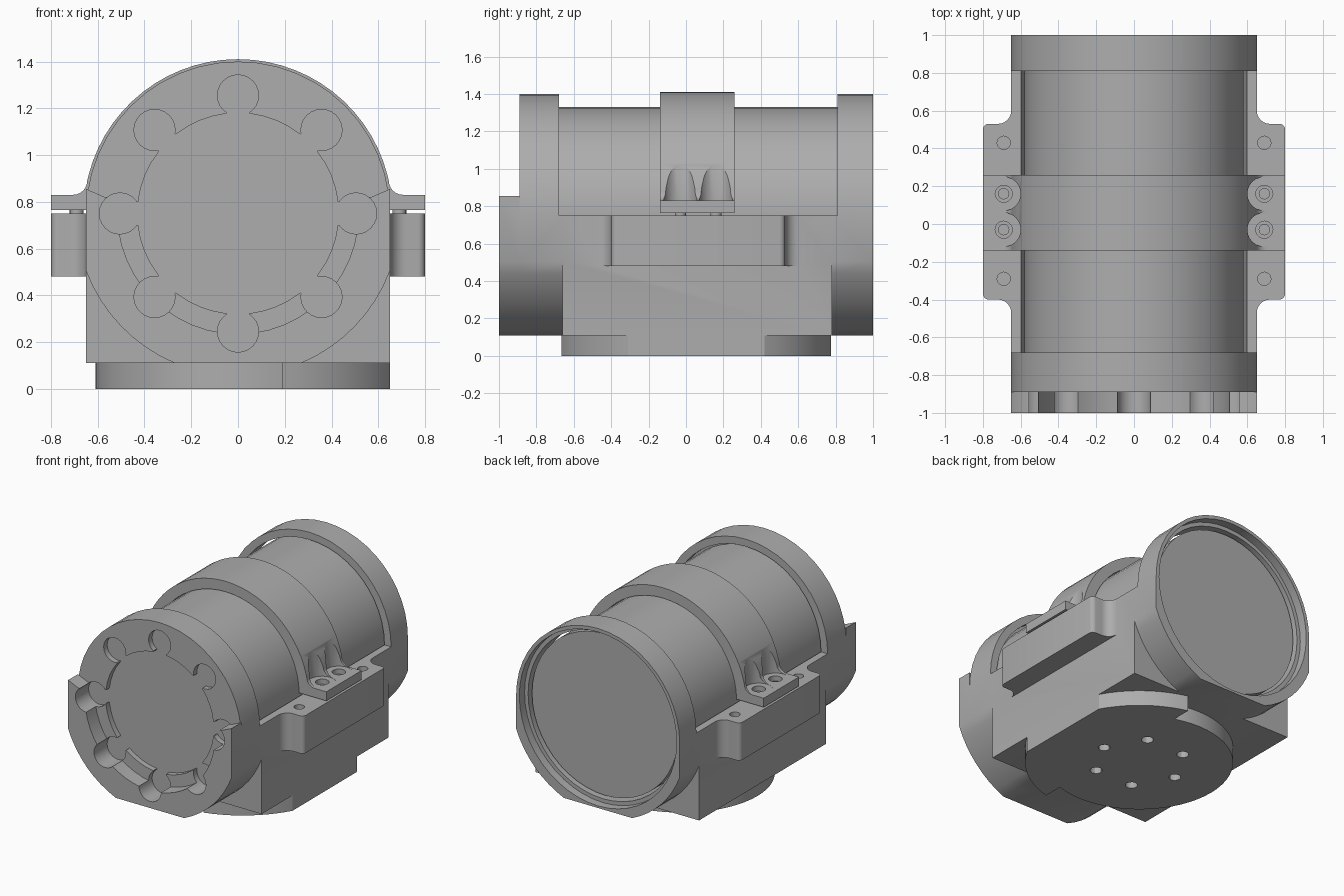
import bpy, bmesh
from math import sin, cos, radians, acos, asin, degrees, pi

if "Cube" in bpy.data.objects:
    bpy.data.objects.remove(bpy.data.objects["Cube"])

GREY = bpy.data.materials.new("machined grey")
GREY.use_nodes = True
COLOUR = (0.42, 0.42, 0.42, 1)
GREY.diffuse_color = COLOUR
GREY.node_tree.nodes["Principled BSDF"].inputs["Base Color"].default_value = COLOUR
AXIS = 0.75   # height of the barrel axis


def arc(cx, cy, r, a, b, n):
    return [(cx + r * cos(radians(a + (b - a) * i / n)),
             cy + r * sin(radians(a + (b - a) * i / n))) for i in range(n + 1)]


def circle(cx, cy, r, n=48):
    return arc(cx, cy, r, 0, 360, n)[:-1]


def prism(name, pts, lo, hi, axis="Z"):
    """Extrude a flat profile along Y (profile in x, z) or Z (profile in x, y)."""
    place = (lambda p, h: (p[0], h, p[1])) if axis == "Y" else (lambda p, h: (p[0], p[1], h))
    bm = bmesh.new()
    face = bm.faces.new([bm.verts.new(place(p, lo)) for p in pts])
    new = bmesh.ops.extrude_face_region(bm, geom=[face])["geom"]
    shift = (0, hi - lo, 0) if axis == "Y" else (0, 0, hi - lo)
    bmesh.ops.translate(bm, vec=shift, verts=[v for v in new if isinstance(v, bmesh.types.BMVert)])
    bmesh.ops.recalc_face_normals(bm, faces=bm.faces)
    mesh = bpy.data.meshes.new(name)
    bm.to_mesh(mesh)
    bm.free()
    mesh.materials.append(GREY)
    ob = bpy.data.objects.new(name, mesh)
    bpy.context.collection.objects.link(ob)
    return ob


def box(name, x, y0, y1, z0, z1):
    return prism(name, [(-x, y0), (x, y0), (x, y1), (-x, y1)], z0, z1)


def combine(target, tool, mode="DIFFERENCE"):
    """Apply a boolean and discard the tool."""
    mod = target.modifiers.new("boolean", "BOOLEAN")
    mod.operation, mod.object, mod.solver = mode, tool, "EXACT"
    bpy.context.view_layer.objects.active = target
    bpy.ops.object.modifier_apply(modifier=mod.name)
    bpy.data.objects.remove(tool)


def finish(ob):
    bpy.ops.object.select_all(action="DESELECT")
    ob.select_set(True)
    bpy.context.view_layer.objects.active = ob
    bpy.ops.object.shade_smooth_by_angle(angle=radians(30))


def mirrored(pts):
    return pts + [(-x, z) for x, z in reversed(pts)]


# Outline of the end collars: round top, larger round bottom trimmed by flats
R, BIG, FLOOR = 0.65, 0.695, 0.11
side = degrees(acos(R / BIG))
foot = degrees(asin((AXIS - FLOOR) / BIG))
lower = arc(0, AXIS, BIG, 180 + side, 180 + foot, 8) + arc(0, AXIS, BIG, 360 - foot, 360 - side, 8)

# Housing: collars joined by a block, open on top for the barrel
body = prism("housing", arc(0, AXIS, R, 0, 180, 24) + lower, -0.89, 1.0, "Y")
combine(body, box("saddle_cut", 1, -0.68, 0.81, AXIS, 2))
combine(body, box("block", R, -0.66, 0.78, FLOOR, AXIS), "UNION")

# Side ledges with rounded corners and filleted roots
ledge = (arc(0.72, -0.47, 0.07, 180, 90, 6) + arc(0.77, -0.37, 0.03, -90, 0, 4)
         + arc(0.77, 0.5, 0.03, 0, 90, 4) + arc(0.72, 0.6, 0.07, 270, 180, 6))
ledge = [(0.5, -0.47)] + ledge + [(0.5, 0.6)]
for s in (1, -1):
    combine(body, prism("ledge", [(s * x, y) for x, y in ledge], 0.48, AXIS), "UNION")
    for y in (0.43, -0.29):
        combine(body, prism("hole", circle(s * 0.69, y, 0.035, 16), 0.6, 0.8))

# Bore for the barrel and the wider mouth at the back
combine(body, prism("bore", circle(0, AXIS, 0.597), -0.72, 1.1, "Y"))
combine(body, prism("mouth", circle(0, AXIS, 0.625), 0.94, 1.1, "Y"))

# Raised lower rim on the front
rim = prism("front_rim", [(R, 0.855), (0.57, 0.82), (-0.57, 0.82), (-R, 0.855)] + lower,
            -1.0, -0.89, "Y")
combine(rim, prism("rim_cut", circle(0, AXIS, 0.515), -1.1, -0.8, "Y"))
combine(body, rim, "UNION")

# Front recess: a shallow disc with eight round lobes on narrow necks
combine(body, prism("disc_cut", circle(0, AXIS, 0.43), -1.1, -0.85, "Y"))
for i in range(8):
    a = i * pi / 4
    c, s = cos(a), sin(a)
    combine(body, prism("lobe_cut", circle(0.505 * c, AXIS + 0.505 * s, 0.088, 24), -1.1, -0.85, "Y"))
    neck = [(0.38, -0.05), (0.5, -0.05), (0.5, 0.05), (0.38, 0.05)]
    combine(body, prism("neck_cut", [(u * c - v * s, AXIS + u * s + v * c) for u, v in neck],
                        -1.1, -0.85, "Y"))
finish(body)

# Barrel lying in the bore
finish(prism("barrel", circle(0, AXIS, 0.58), -0.73, 0.92, "Y"))

# Clamp strap over the barrel, with an ear on each side
RC = 0.66
ear = [(0.585, 0.765), (0.8, 0.765), (0.8, 0.83)] + arc(0.705, 0.89, 0.06, 270, 180, 6)
start = degrees(asin(0.14 / RC)) + 2
outer = ear + arc(0, AXIS, RC, start, 90, 14)[:-1]
inner = arc(0, AXIS, 0.585, 178, 2, 30)
strap = outer + [(0, AXIS + RC)] + [(-x, z) for x, z in reversed(outer)] + inner[1:-1]
clamp = prism("clamp_strap", strap, -0.14, 0.26, "Y")
for s in (1, -1):
    for y in (-0.03, 0.16):
        combine(clamp, prism("spot_face", circle(s * 0.69, y, 0.09, 24), 0.829, 1.2))
        combine(clamp, prism("bolt_hole", circle(s * 0.69, y, 0.045, 20), 0.7, 0.9))
        finish(prism("clamp_bolt", circle(s * 0.69, y, 0.03, 16), 0.74, 0.8))
finish(clamp)

# Base plate: small round plate with a larger arc on one side
CY, RB, XS = 0.055, 0.745, 0.19
top, flat = degrees(acos(XS / RB)), degrees(acos(R / RB))
small = degrees(acos(XS / 0.61))
plate = (arc(0, CY, RB, -top, -flat, 10) + arc(0, CY, RB, flat, top, 10)
         + arc(0, CY, 0.61, small, 360 - small, 36))
base = prism("base_plate", plate, 0, FLOOR)
for i in range(6):
    a = i * pi / 3
    combine(base, prism("base_hole", circle(0.3 * cos(a), CY + 0.3 * sin(a), 0.04, 12), -0.1, 0.05))
finish(base)
